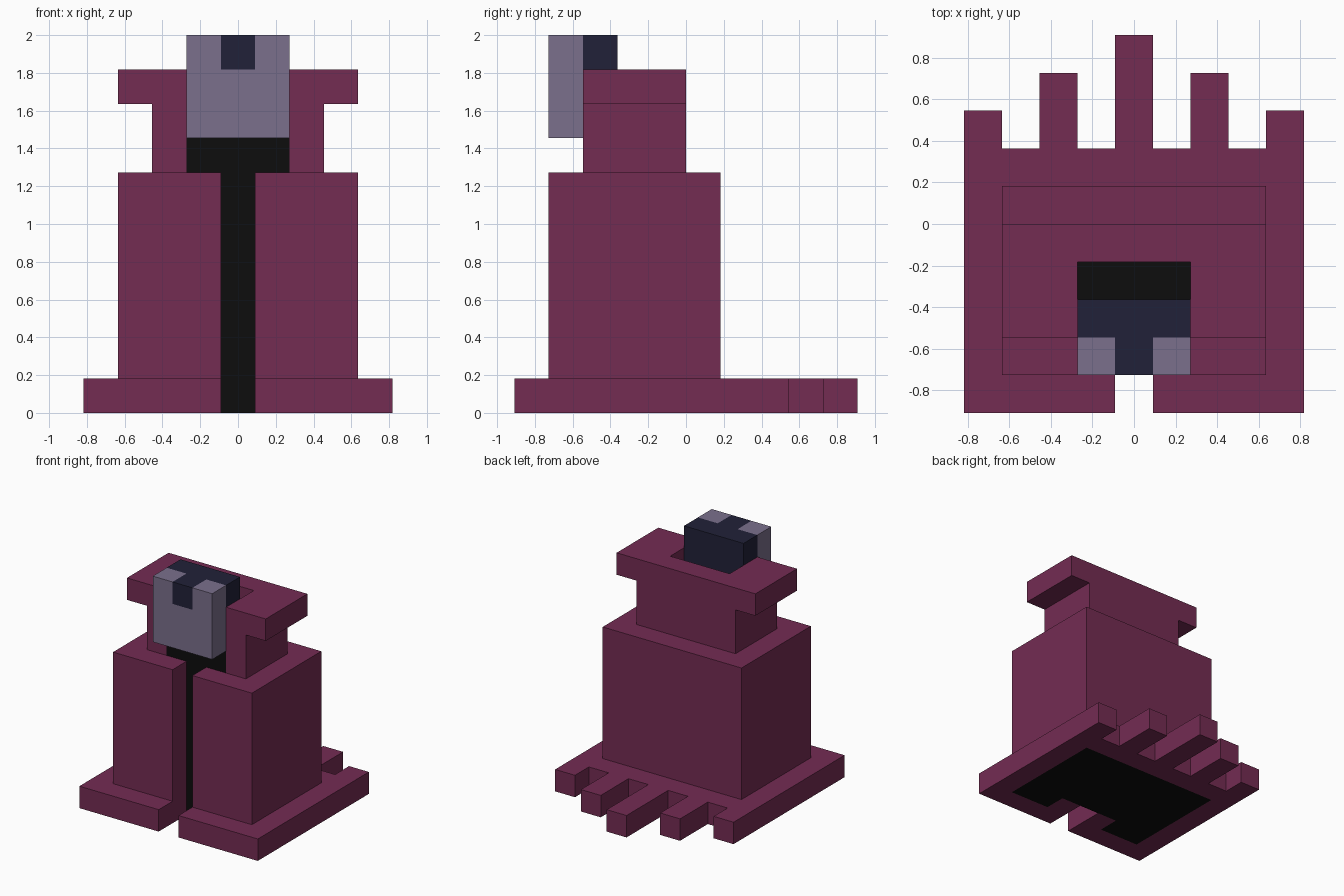
import bpy
import bmesh

cube = bpy.data.objects.get("Cube")
if cube:
    bpy.data.objects.remove(cube, do_unlink=True)

U = 2 / 11  # one block unit; the figure is 11 blocks tall


def material(name, rgb):
    mat = bpy.data.materials.new(name)
    mat.use_nodes = True
    mat.diffuse_color = (*rgb, 1)
    mat.node_tree.nodes["Principled BSDF"].inputs["Base Color"].default_value = (*rgb, 1)
    return mat


PLUM = material("plum cloth", (0.174, 0.025, 0.086))
BLACK = material("black lining", (0.004, 0.004, 0.004))
SKIN = material("mauve skin", (0.197, 0.160, 0.264))
HAIR = material("navy hair", (0.0152, 0.0155, 0.040))


def prism(name, half, low, high, mat, axis="Z"):
    """Mirror a half outline across x = 0 and extrude it along Z or Y (block units)."""
    outline = half + [(-x, v) for x, v in reversed(half)]
    place = (lambda x, v, d: (x * U, v * U, d * U)) if axis == "Z" else \
            (lambda x, v, d: (x * U, d * U, v * U))
    bm = bmesh.new()
    face = bm.faces.new([bm.verts.new(place(x, v, low)) for x, v in outline])
    grown = bmesh.ops.extrude_face_region(bm, geom=[face], use_keep_orig=True)
    verts = [g for g in grown["geom"] if isinstance(g, bmesh.types.BMVert)]
    bmesh.ops.translate(bm, verts=verts, vec=place(0, 0, high - low))
    bmesh.ops.recalc_face_normals(bm, faces=bm.faces)
    mesh = bpy.data.meshes.new(name)
    bm.to_mesh(mesh)
    bm.free()
    mesh.materials.append(mat)
    obj = bpy.data.objects.new(name, mesh)
    bpy.context.collection.objects.link(obj)
    return obj


# Robe hem: open ring with a front slit and a fringed train at the back
prism("robe_hem",
      [(3.5, 1), (3.5, -4), (1.5, -4), (1.5, -3), (0.5, -3), (0.5, -5),
       (4.5, -5), (4.5, 3), (3.5, 3), (3.5, 2), (2.5, 2), (2.5, 4),
       (1.5, 4), (1.5, 2), (0.5, 2), (0.5, 5)], 0, 1, PLUM)

# Dark inside of the robe, seen from below and through the slit
prism("robe_underside", [(1.5, -3), (1.5, -4), (3.5, -4), (3.5, 1)], 0, 1, BLACK)
prism("inner_body", [(2.5, -3), (2.5, 0)], 1, 7, BLACK)

# Robe body: shell wrapped around the inner body, split at the front
prism("robe_body",
      [(2.5, 0), (2.5, -3), (0.5, -3), (0.5, -4), (3.5, -4), (3.5, 1)], 1, 7, PLUM)

# Collar with a wider rim, both open at the front around the head
for name, width, low, high in (("collar", 2.5, 7, 9), ("collar_rim", 3.5, 9, 10)):
    prism(name, [(1.5, -1), (1.5, -3), (width, -3), (width, 0)], low, high, PLUM)
prism("neck", [(1.5, -3), (1.5, -1)], 7, 8, BLACK)

# Head: face plate notched at the hairline, with hair behind and a front lock
prism("face", [(0.5, 10), (0.5, 11), (1.5, 11), (1.5, 8)], -4, -3, SKIN, axis="Y")
prism("hair_back", [(1.5, 8), (1.5, 11)], -3, -2, HAIR, axis="Y")
prism("hair_lock", [(0.5, 10), (0.5, 11)], -4, -3, HAIR, axis="Y")
